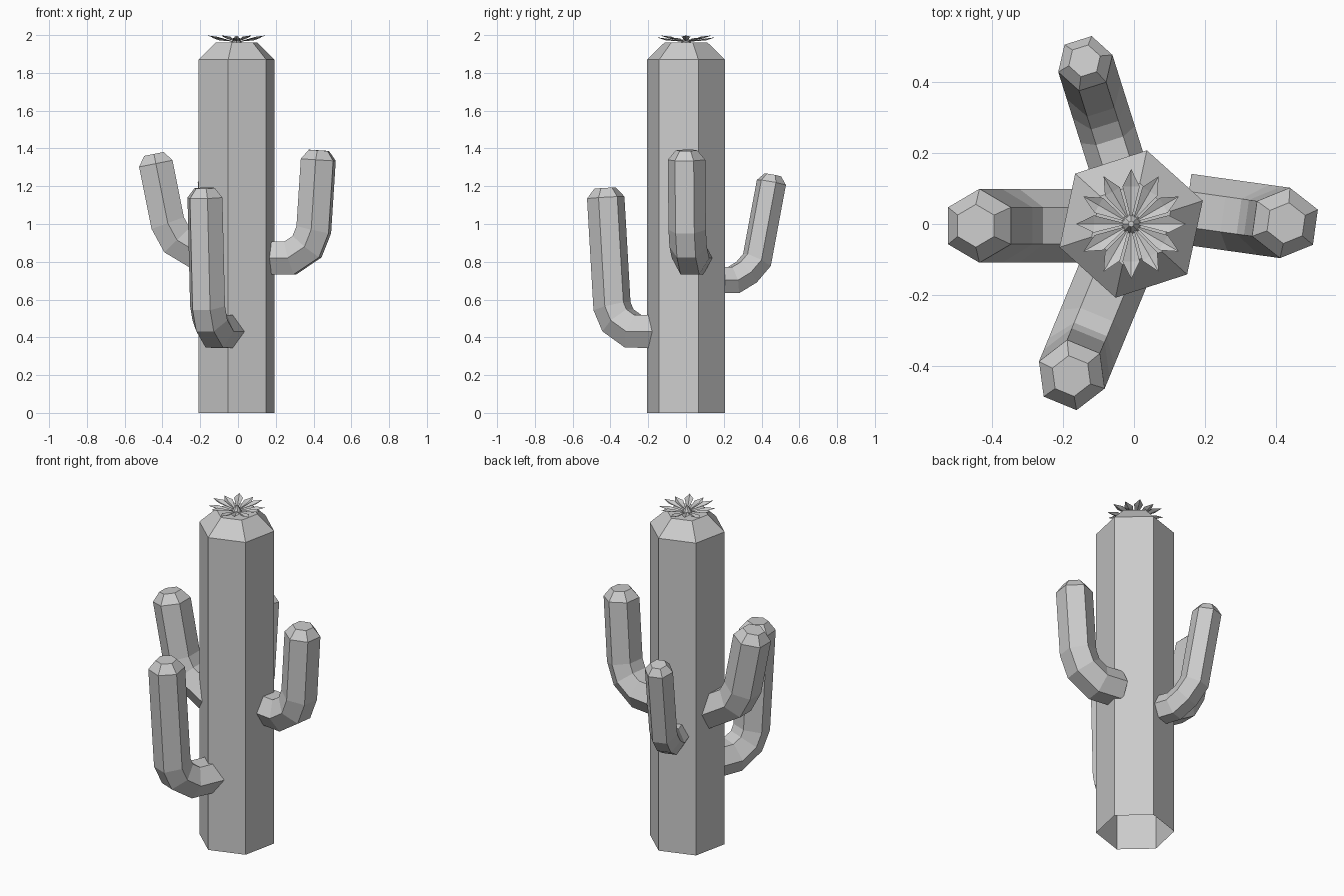
import bpy, bmesh
from math import sin, cos, radians, pi
from mathutils import Vector

cube = bpy.data.objects.get("Cube")
if cube:
    bpy.data.objects.remove(cube, do_unlink=True)

GREY = (0.6, 0.6, 0.6, 1)
mat = bpy.data.materials.new("plain grey")
mat.use_nodes = True
mat.diffuse_color = GREY
mat.node_tree.nodes["Principled BSDF"].inputs["Base Color"].default_value = GREY

CENTRE = Vector((-0.008, 0, 0))


def finish(name, bm, recalc=True):
    if recalc:
        bmesh.ops.recalc_face_normals(bm, faces=bm.faces)
    mesh = bpy.data.meshes.new(name)
    bm.to_mesh(mesh)
    bm.free()
    mesh.materials.append(mat)
    obj = bpy.data.objects.new(name, mesh)
    bpy.context.collection.objects.link(obj)
    return obj


def loft(name, rings):
    """Join rings of points with quads and close the last ring."""
    bm = bmesh.new()
    loops = [[bm.verts.new(p) for p in ring] for ring in rings]
    n = len(loops[0])
    for a, b in zip(loops, loops[1:]):
        for i in range(n):
            j = (i + 1) % n
            bm.faces.new((a[i], a[j], b[j], b[i]))
    bm.faces.new(loops[-1])
    return finish(name, bm)


# Six-sided trunk, open underneath, with a bevelled crown
def trunk_ring(radius, z):
    angles = [radians(18 + 60 * k) for k in range(6)]
    return [CENTRE + Vector((radius * cos(a), radius * sin(a), z)) for a in angles]


loft("trunk", [trunk_ring(0.212, 0), trunk_ring(0.212, 1.87), trunk_ring(0.117, 1.96)])


# Bent six-sided arms; each path lists (distance from tip along heading, height)
def arm(name, tip, heading, radius, path):
    out = Vector((cos(radians(heading)), sin(radians(heading)), 0))
    side = Vector((-out.y, out.x, 0))
    up = Vector((0, 0, 1))
    pts = [Vector((tip[0], tip[1], 0)) + out * r + up * z for r, z in path]
    dirs = [(b - a).normalized() for a, b in zip(pts, pts[1:])]

    def ring(centre, tangent, size, stretch=1.0):
        bend = side.cross(tangent).normalized()
        return [centre + side * (size * cos(k * pi / 3))
                + bend * (size * stretch * sin(k * pi / 3)) for k in range(6)]

    rings = []
    for i, p in enumerate(pts):
        before, after = dirs[max(i - 1, 0)], dirs[min(i, len(dirs) - 1)]
        tangent = (before + after).normalized()
        rings.append(ring(p, tangent, radius, 1 / tangent.dot(after)))
    rings.append(ring(pts[-1] + dirs[-1] * radius * 0.5, dirs[-1], radius * 0.58))
    return loft(name, rings)


arm("left_arm", (0.425, 0.003), -8, 0.1,
    [(-0.28, 0.82), (-0.15, 0.82), (-0.06, 0.88), (-0.024, 0.97), (0, 1.34)])
arm("right_arm", (-0.435, -0.005), 180, 0.104,
    [(-0.305, 0.80), (-0.112, 0.915), (-0.063, 1.005), (0, 1.32)])
arm("front_arm", (-0.175, -0.425), 247.6, 0.1,
    [(-0.33, 0.43), (-0.157, 0.432), (-0.07, 0.49), (-0.036, 0.565), (0, 1.14)])
arm("back_arm", (-0.137, 0.452), 107.5, 0.08,
    [(-0.348, 0.705), (-0.21, 0.703), (-0.138, 0.745), (-0.08, 0.81), (0, 1.22)])


# Flower: twelve folded petals in two alternating tiers
def polar(r, degrees, z):
    a = radians(degrees)
    return CENTRE + Vector((r * cos(a), r * sin(a), z))


bm = bmesh.new()
for k in range(12):
    a = 30 * k
    lift = 0.0 if k % 2 else 0.01
    root, left, right, fold, tip = [bm.verts.new(p) for p in (
        polar(0.01, a, 1.965),
        polar(0.108, a + 13, 1.982 + lift),
        polar(0.108, a - 13, 1.982 + lift),
        polar(0.105, a, 1.972 + lift),
        polar(0.155, a, 1.988 + lift))]
    for face in ((root, fold, left), (fold, tip, left),
                 (root, right, fold), (right, tip, fold)):
        bm.faces.new(face)
finish("flower_petals", bm, recalc=False)

# Small pointed flower centre
bm = bmesh.new()
bmesh.ops.create_cone(bm, cap_ends=True, segments=8, radius1=0.028, radius2=0.008, depth=0.035)
bmesh.ops.translate(bm, verts=bm.verts, vec=CENTRE + Vector((0, 0, 1.9775)))
finish("flower_centre", bm)
